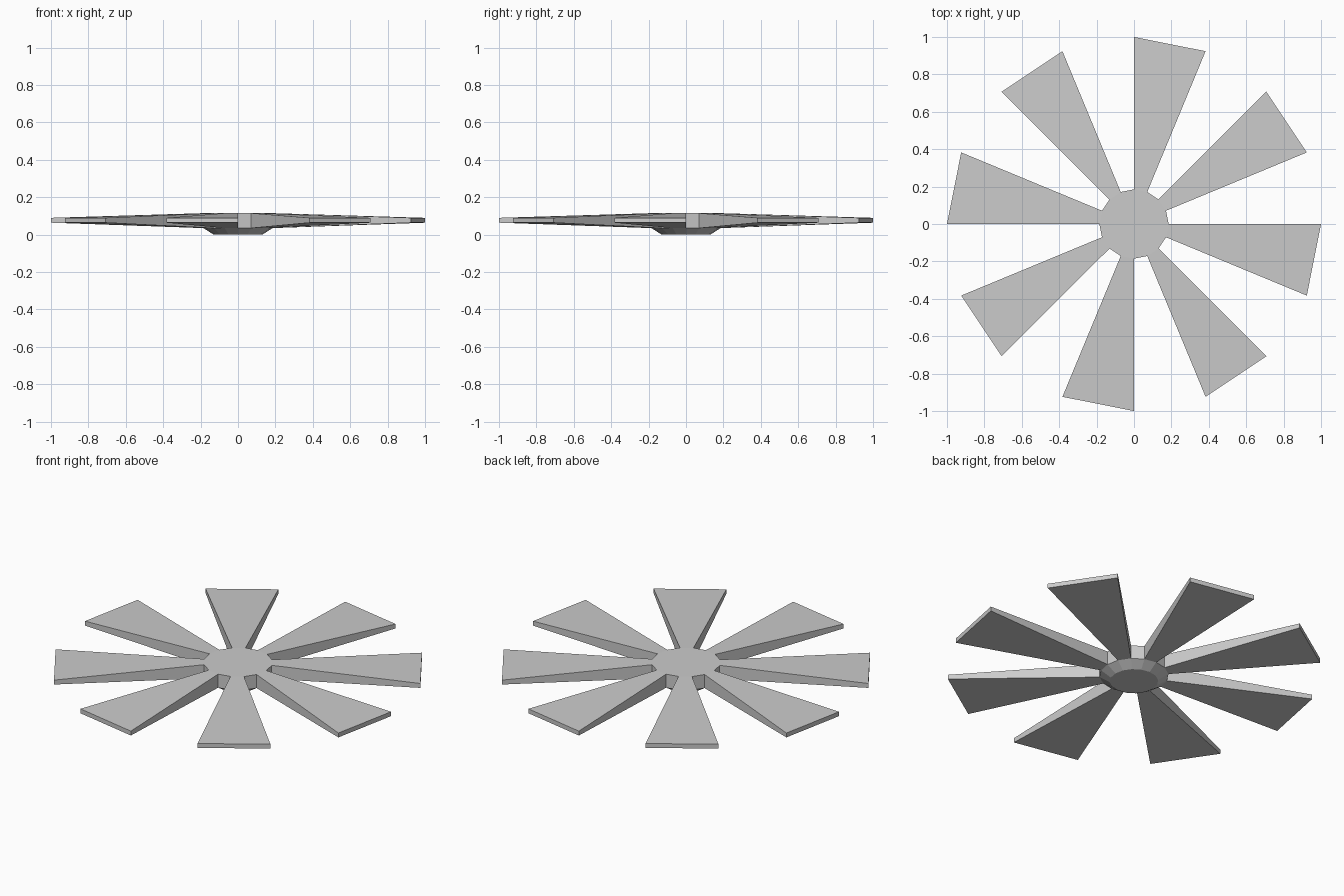
import bpy, bmesh
from math import cos, sin, radians

if "Cube" in bpy.data.objects:
    bpy.data.objects.remove(bpy.data.objects["Cube"])

SIDES = 16
bm = bmesh.new()


def ring(r, z):
    return [bm.verts.new((r * cos(radians(22.5 * i)), r * sin(radians(22.5 * i)), z))
            for i in range(SIDES)]


# Hub: flat top, straight wall, chamfered foot
bottom, low, top = ring(0.13, 0.0), ring(0.185, 0.035), ring(0.185, 0.115)
bm.faces.new(top)
bm.faces.new(bottom[::-1])
walls = []
for i in range(SIDES):
    j = (i + 1) % SIDES
    bm.faces.new((bottom[i], bottom[j], low[j], low[i]))
    walls.append(bm.faces.new((low[i], low[j], top[j], top[i])))

# Blades: every second wall face extruded outward, widening and thinning to the tip
for face in walls[1::2]:
    tip = bmesh.ops.extrude_discrete_faces(bm, faces=[face])["faces"][0]
    for v in tip.verts:
        s = 1.0 / 0.185
        v.co = (v.co.x * s, v.co.y * s, 0.09 if v.co.z > 0.07 else 0.064)

bmesh.ops.recalc_face_normals(bm, faces=bm.faces[:])
mesh = bpy.data.meshes.new("fan_wheel")
bm.to_mesh(mesh)
bm.free()
bpy.context.collection.objects.link(bpy.data.objects.new("fan_wheel", mesh))
